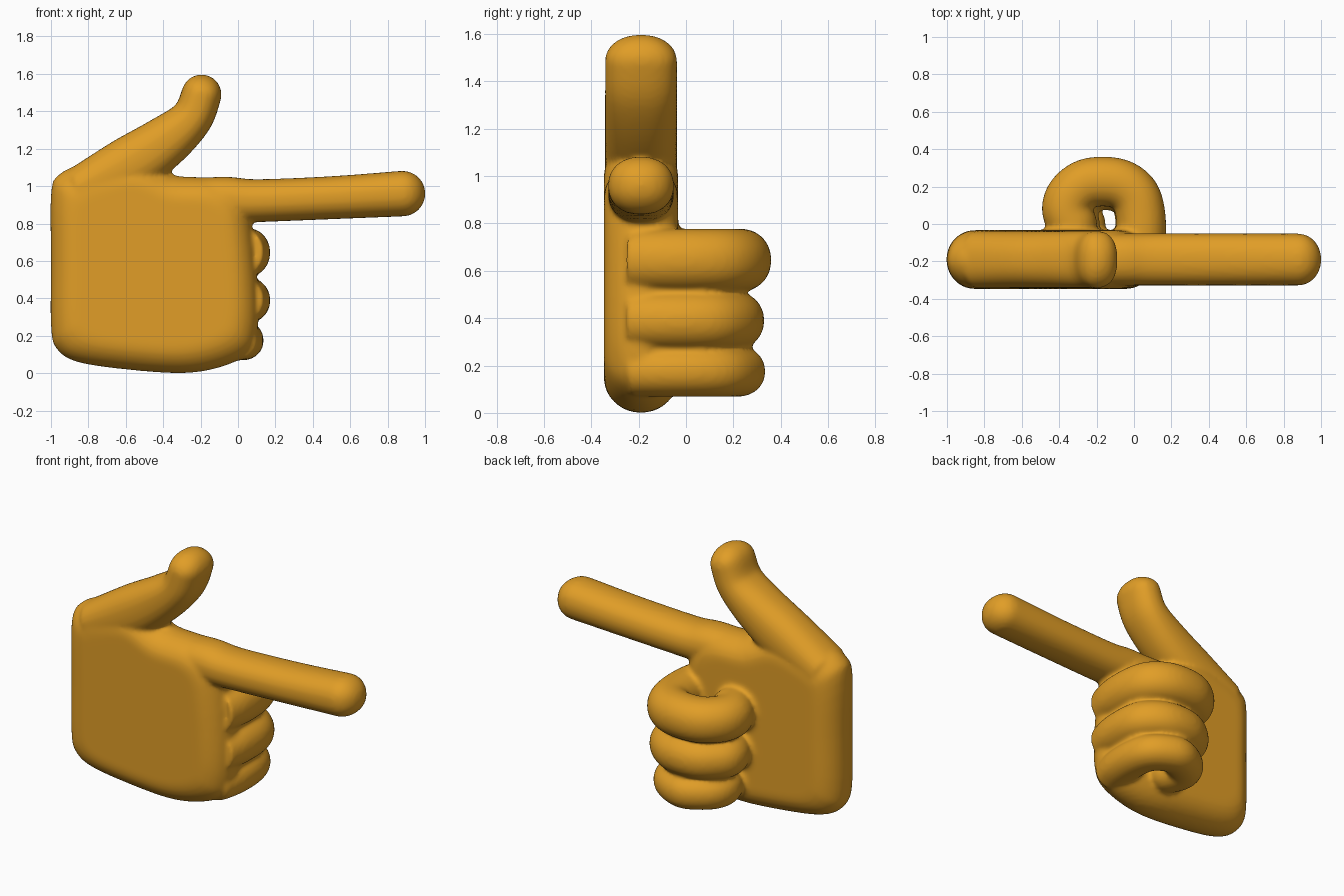
import bpy
import bmesh
from math import sin, cos, pi, copysign
from mathutils import Vector

old = bpy.data.objects.get("Cube")
if old:
    bpy.data.objects.remove(old, do_unlink=True)

HAND_Y = -0.19   # middle plane of the palm, thumb and index finger
SIDES = 32

skin = bpy.data.materials.new("golden skin")
skin.use_nodes = True
colour = (0.75, 0.34, 0.02, 1)
skin.diffuse_color = colour
skin.node_tree.nodes["Principled BSDF"].inputs["Base Color"].default_value = colour


def spline(points, steps=6, closed=False):
    """Smooth path through the points, all of the same dimension."""
    pts = [Vector(p) for p in points]
    n = len(pts)
    out = []
    for i in range(n if closed else n - 1):
        if closed:
            a, b, c, d = (pts[(i + k) % n] for k in (-1, 0, 1, 2))
        else:
            a, b, c, d = (pts[min(max(i + k, 0), n - 1)] for k in (-1, 0, 1, 2))
        for s in range(steps):
            t = s / steps
            out.append(b + (c - a) * (t / 2) + (a * 2 - b * 5 + c * 4 - d) * (t * t / 2)
                       + (b * 3 - a - c * 3 + d) * (t ** 3 / 2))
    return out if closed else out + [pts[-1]]


def loft(name, rings):
    """Closed solid through a list of equally long rings."""
    bm = bmesh.new()
    loops = [[bm.verts.new(p) for p in ring] for ring in rings]
    for a, b in zip(loops, loops[1:]):
        for i in range(len(a)):
            j = (i + 1) % len(a)
            bm.faces.new((a[i], a[j], b[j], b[i]))
    bm.faces.new(loops[0])
    bm.faces.new(loops[-1])
    bmesh.ops.recalc_face_normals(bm, faces=bm.faces)
    mesh = bpy.data.meshes.new(name)
    bm.to_mesh(mesh)
    bm.free()
    obj = bpy.data.objects.new(name, mesh)
    bpy.context.collection.objects.link(obj)
    mesh.materials.append(skin)
    return obj


def finger(name, path, place, side, half, power=1.0):
    """Round-ended tube; path holds (u, v, radius), place maps u, v to space."""
    pts = spline(path)
    stations = []
    for i, p in enumerate(pts):
        d = (pts[min(i + 1, len(pts) - 1)] - pts[max(i - 1, 0)]).xy.normalized()
        stations.append((p.xy, d, p.z, 1.0))
    # rounded tip
    centre, d, r, _ = stations[-1]
    for k in range(1, 9):
        a = k / 8.2 * pi / 2
        stations.append((centre + d * r * sin(a), d, r, cos(a)))
    rings = []
    for c, d, r, shrink in stations:
        across = place(-d.y, d.x) - place(0, 0)
        ring = []
        for k in range(SIDES):
            a = 2 * pi * k / SIDES
            ca, sa = (copysign(abs(f) ** power, f) for f in (cos(a), sin(a)))
            ring.append(place(c.x, c.y) + across * (r * shrink * ca)
                        + side * (half * shrink * sa))
        rings.append(ring)
    return loft(name, rings)


def upright(u, v):
    return Vector((u, HAND_Y, v))


# Palm: outline lofted through its thickness with rounded rims
outline = spline([(-1, .25), (-1, .6), (-1, .96), (-.96, 1.06), (-.83, 1.12),
                  (-.6, 1.16), (-.36, 1.06), (-.1, 1.04), (.03, .96), (.08, .75),
                  (.11, .4), (.1, .2), (.05, .1), (-.1, .03), (-.3, 0),
                  (-.6, .02), (-.86, .06), (-.97, .13)], 4, True)
middle = Vector((-.45, .55))
layers = []
for k in range(-8, 9):
    a = k / 8 * pi / 2
    scale = 1 - .27 * (1 - cos(a))
    layers.append([Vector((q.x, HAND_Y + .157 * sin(a), q.y))
                   for q in (middle + (p - middle) * scale for p in outline)])
palm = loft("palm", layers)

# Thumb and pointing finger lie in the plane of the palm
thumb = finger("thumb", [(-.85, .97, .13), (-.6, 1.1, .155), (-.4, 1.23, .14),
                         (-.25, 1.36, .113), (-.195, 1.49, .107)],
               upright, Vector((0, 1, 0)), .152, .85)
index_finger = finger("index_finger", [(-.5, .9, .12), (-.1, .925, .125), (.1, .922, .115),
                                       (.5, .938, .115), (.88, .96, .122)],
                      upright, Vector((0, 1, 0)), .139, .9)

# Three fingers curled back against the palm
curled = []
for name, z, r, half, right, left, back in (
        ("middle_finger", .645, .133, .133, .035, -.36, .22),
        ("ring_finger", .39, .128, .123, .04, -.34, .195),
        ("little_finger", .175, .118, .107, .015, -.3, .21)):
    path = [(right - .03, -.22), (right, -.1), (right, .05), (right - .035, back - .06),
            (right - .13, back), (left + .12, back), (left + .03, back - .06),
            (left, .08), (left + .03, 0)]
    curled.append(finger(name, [(x, y, r) for x, y in path],
                         lambda u, v, z=z: Vector((u, v, z)), Vector((0, 0, 1)), half, .95))

# Join the parts and blend them into one soft skin
bpy.ops.object.select_all(action='DESELECT')
for part in [palm, thumb, index_finger] + curled:
    part.select_set(True)
bpy.context.view_layer.objects.active = palm
bpy.ops.object.join()
hand = bpy.context.view_layer.objects.active
hand.name = "pointing_hand"
blend = hand.modifiers.new("blend", 'REMESH')
blend.mode = 'VOXEL'
blend.voxel_size = 0.013
blend.use_smooth_shade = True
soften = hand.modifiers.new("soften", 'SMOOTH')
soften.factor = 0.5
soften.iterations = 8
bpy.ops.object.shade_smooth()
